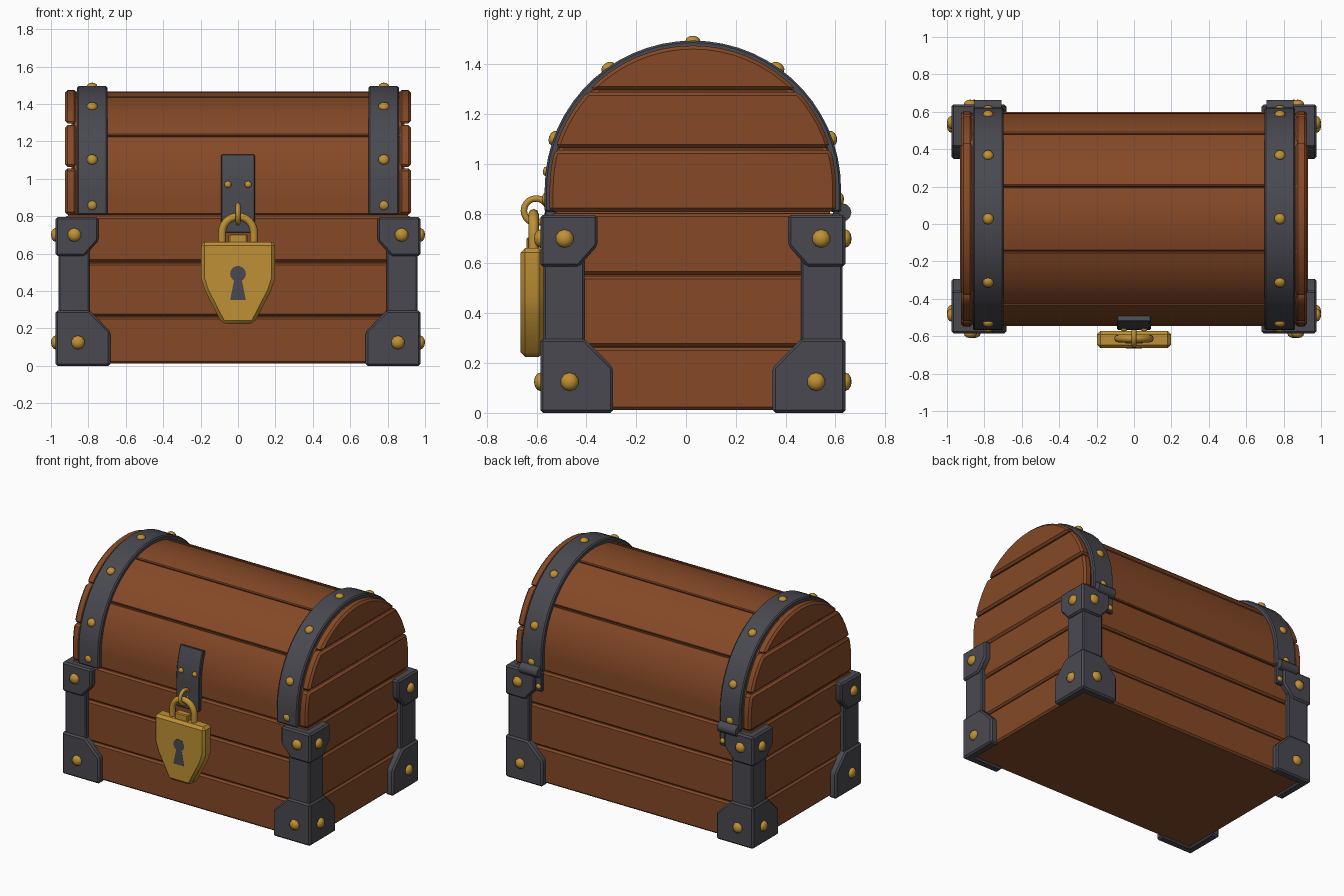
import bpy, bmesh, math
from mathutils import Vector, Matrix

if "Cube" in bpy.data.objects:
    bpy.data.objects.remove(bpy.data.objects["Cube"])

CY, ZC = 0.0275, 0.9      # chest centre in y, height of the lid arch centre


def material(name, rgb):
    m = bpy.data.materials.new(name)
    m.diffuse_color = (*rgb, 1)
    m.use_nodes = True
    m.node_tree.nodes["Principled BSDF"].inputs["Base Color"].default_value = m.diffuse_color
    return m


WOOD = material("brown wood", (0.235, 0.066, 0.020))
IRON = material("dark iron", (0.066, 0.066, 0.081))
GOLD = material("aged gold", (0.52, 0.28, 0.035))


def finish(bm, name, mat, angle=32):
    bmesh.ops.recalc_face_normals(bm, faces=bm.faces)
    me = bpy.data.meshes.new(name)
    bm.to_mesh(me)
    bm.free()
    me.materials.append(mat)
    ob = bpy.data.objects.new(name, me)
    bpy.context.collection.objects.link(ob)
    smooth(ob, angle)
    return ob


def smooth(ob, angle=32):
    bpy.ops.object.select_all(action='DESELECT')
    ob.select_set(True)
    bpy.context.view_layer.objects.active = ob
    bpy.ops.object.shade_smooth_by_angle(angle=math.radians(angle))


def prism(name, pts, axis, lo, hi, mat, bevel=0.0):
    """Extrude a flat profile: axis X takes (y, z) points, axis Y takes (x, z)."""
    bm = bmesh.new()
    place = (lambda p, d: (d, p[0], p[1])) if axis == 'X' else (lambda p, d: (p[0], d, p[1]))
    a = [bm.verts.new(place(p, lo)) for p in pts]
    b = [bm.verts.new(place(p, hi)) for p in pts]
    n = len(pts)
    bm.faces.new(a)
    bm.faces.new(b)
    for i in range(n):
        j = (i + 1) % n
        bm.faces.new((a[i], a[j], b[j], b[i]))
    bmesh.ops.recalc_face_normals(bm, faces=bm.faces)
    if bevel:
        sharp = [e for e in bm.edges if e.calc_face_angle(0) > math.radians(25)]
        bmesh.ops.bevel(bm, geom=sharp, offset=bevel, segments=1, affect='EDGES', clamp_overlap=True)
    return finish(bm, name, mat)


def box(name, x0, x1, y0, y1, z0, z1, mat, bevel=0.0):
    return prism(name, [(x0, z0), (x1, z0), (x1, z1), (x0, z1)], 'Y', y0, y1, mat, bevel)


def rivet(name, loc, normal, r):
    bm = bmesh.new()
    rot = Vector(normal).to_track_quat('Z', 'Y').to_matrix().to_4x4()
    bmesh.ops.create_uvsphere(bm, u_segments=10, v_segments=6, radius=r,
                              matrix=Matrix.Translation(loc) @ rot @ Matrix.Diagonal((1, 1, 0.68, 1)))
    return finish(bm, name, GOLD, 50)


def arc(r, a0, a1, n):
    """Points on the lid arch, angle in degrees measured from the front."""
    out = []
    for i in range(n + 1):
        a = math.radians(a0 + (a1 - a0) * i / n)
        out.append((CY - r * math.cos(a), ZC + r * math.sin(a)))
    return out


# Body planks
for i, (z0, z1) in enumerate([(0.012, 0.262), (0.266, 0.55), (0.556, 0.80)]):
    box(f"body_plank_{i}", -0.93, 0.93, CY - 0.572, CY + 0.572, z0, z1, WOOD, 0.012)
box("body_core", -0.91, 0.91, CY - 0.55, CY + 0.55, 0.03, 0.85, WOOD)

# Lid core and curved lid planks
prism("lid_core", [(CY - 0.545, 0.815)] + arc(0.545, 0, 180, 30) + [(CY + 0.545, 0.815)],
      'X', -0.89, 0.89, WOOD)
for i in range(5):
    a0, a1 = 36 * i + (0.35 if i else 0), 36 * (i + 1) - (0.35 if i < 4 else 0)
    outer, inner = arc(0.566, a0, a1, 6), arc(0.52, a1, a0, 6)
    if i == 0:
        pts = [(CY - 0.566, 0.808)] + outer + inner + [(CY - 0.52, 0.808)]
    elif i == 4:
        pts = outer + [(CY + 0.566, 0.808), (CY + 0.52, 0.808)] + inner
    else:
        pts = outer + inner
    prism(f"lid_plank_{i}", pts, 'X', -0.88, 0.88, WOOD, 0.006)

# Lid end planks: the arch cut into three horizontal boards
R = 0.575
for i, (z0, z1) in enumerate([(0.808, 1.056), (1.064, 1.288), (1.296, ZC + R)]):
    low = math.degrees(math.asin(max(0, (z0 - ZC) / R)))
    high = math.degrees(math.asin(min(1, (z1 - ZC) / R)))
    if i == 2:
        pts = arc(R, low, 180 - low, 16)
    else:
        pts = arc(R, low, high, 5) + arc(R, 180 - high, 180 - low, 5)
        if i == 0:
            pts = [(CY - R, z0)] + pts + [(CY + R, z0)]
    for side, s in (("left", -1), ("right", 1)):
        prism(f"lid_end_plank_{side}_{i}", pts, 'X', s * 0.862, s * 0.925, WOOD, 0.014)

# Lid straps, their rivets and the hinges behind them
strap = ([(CY - 0.595, 0.806)] + arc(0.595, 0, 180, 30) + [(CY + 0.595, 0.806), (CY + 0.55, 0.806)]
         + arc(0.55, 180, 0, 30) + [(CY - 0.55, 0.806)])
for side, s in (("left", -1), ("right", 1)):
    prism(f"lid_strap_{side}", strap, 'X', s * 0.698, s * 0.862, IRON, 0.008)
    for k, deg in enumerate((20, 55, 90, 125, 160)):
        a = math.radians(deg)
        n = Vector((0, -math.cos(a), math.sin(a)))
        rivet(f"strap_rivet_{side}_{k}", Vector((s * 0.78, CY, ZC)) + n * 0.594, n, 0.03)
    for e, t in (("front", -1), ("back", 1)):
        rivet(f"strap_end_rivet_{side}_{e}", (s * 0.78, CY + t * 0.588, 0.858), (0, t, 0), 0.028)
    knuckle = [(0.627 + 0.037 * math.cos(k * math.pi / 6), 0.805 + 0.037 * math.sin(k * math.pi / 6))
               for k in range(12)]
    prism(f"hinge_knuckle_{side}", knuckle, 'X', s * 0.708, s * 0.852, IRON)
    box(f"hinge_plate_{side}", *sorted((s * 0.70, s * 0.86)), 0.58, 0.622, 0.665, 0.80, IRON, 0.006)
    rivet(f"hinge_rivet_{side}", (s * 0.724, 0.622, 0.70), (0, 1, 0), 0.02)

# Corner posts, corner brackets and bracket rivets
HX, HY = 0.975, 0.6125


def bracket_profile(edge, sign, centre, width, flat, cut, z_out, z_in):
    """Plate with one chamfered inner corner; z_out is the chest edge, z_in the chamfered edge."""
    u = [edge, edge, edge - flat, edge - width, edge - width]
    k = cut if z_in > z_out else -cut
    z = [z_out, z_in, z_in, z_in - k, z_out]
    return [(centre + sign * a, b) for a, b in zip(u, z)]


for sx in (-1, 1):
    for sy in (-1, 1):
        tag = ("left" if sx < 0 else "right") + ("_front" if sy < 0 else "_back")
        xs = sorted((sx * 0.795, sx * 0.96))
        ys = sorted((CY + sy * 0.54, CY + sy * 0.60))
        box(f"post_face_{tag}", *xs, *ys, 0.1, 0.72, IRON, 0.008)
        xs = sorted((sx * 0.90, sx * 0.96))
        ys = sorted((CY + sy * 0.435, CY + sy * 0.60))
        box(f"post_side_{tag}", *xs, *ys, 0.1, 0.72, IRON, 0.008)
        for lvl, w, f, c, zo, zi, rx, ry, rz in (
                ("lower", 0.292, 0.178, 0.115, 0.0, 0.297, 0.855, 0.495, 0.125),
                ("upper", 0.23, 0.155, 0.085, 0.795, 0.587, 0.875, 0.515, 0.70)):
            prism(f"{lvl}_bracket_face_{tag}", bracket_profile(HX, sx, 0, w, f, c, zo, zi),
                  'Y', CY + sy * 0.55, CY + sy * HY, IRON, 0.011)
            prism(f"{lvl}_bracket_side_{tag}", bracket_profile(HY, sy, CY, w, f, c, zo, zi),
                  'X', sx * 0.912, sx * HX, IRON, 0.011)
            rivet(f"{lvl}_face_rivet_{tag}", (sx * rx, CY + sy * HY, rz), (0, sy, 0), 0.037)
            rivet(f"{lvl}_side_rivet_{tag}", (sx * HX, CY + sy * ry, rz), (sx, 0, 0), 0.037)

# Hasp following the lid, with two small rivets
hasp = ([(CY - 0.594, 0.712)] + arc(0.594, 0, 23, 5) + arc(0.55, 23, 0, 5) + [(CY - 0.55, 0.712)])
prism("hasp", hasp, 'X', -0.09, 0.09, IRON, 0.005)
for s in (-1, 1):
    rivet(f"hasp_rivet_{s}", (s * 0.054, CY - 0.59, 0.97), (0, -1, 0.12), 0.019)

# Staple ring on the hasp
bpy.ops.mesh.primitive_torus_add(major_segments=20, minor_segments=8, major_radius=0.049,
                                 minor_radius=0.013, location=(0, -0.602, 0.812),
                                 rotation=(0, math.pi / 2, 0))
ring = bpy.context.object
ring.name = "staple_ring"
ring.data.materials.append(GOLD)
smooth(ring, 60)

# Padlock body, neck and keyhole
half = [(0.085, 0.225), (0.175, 0.40), (0.198, 0.47), (0.198, 0.662)]
prism("padlock_body", half + [(-x, z) for x, z in reversed(half)], 'Y', -0.664, -0.572, GOLD, 0.018)
box("padlock_neck", -0.05, 0.05, -0.64, -0.59, 0.65, 0.705, GOLD, 0.006)
hole = [(0.042 * math.sin(math.radians(a)), 0.492 + 0.042 * math.cos(math.radians(a)))
        for a in range(-150, 151, 20)]
prism("keyhole", [(-0.042, 0.352)] + hole + [(0.042, 0.352)], 'Y', -0.665, -0.658, IRON)

# Shackle as a bent round bar
curve = bpy.data.curves.new("padlock_shackle", 'CURVE')
curve.dimensions = '3D'
curve.bevel_depth, curve.bevel_resolution = 0.021, 2
path = [(-0.085, 0.64)] + [(-0.085 * math.cos(k * math.pi / 12), 0.713 + 0.085 * math.sin(k * math.pi / 12))
                           for k in range(13)] + [(0.085, 0.64)]
spline = curve.splines.new('POLY')
spline.points.add(len(path) - 1)
for p, (x, z) in zip(spline.points, path):
    p.co = (x, -0.612, z, 1)
shackle = bpy.data.objects.new("padlock_shackle", curve)
bpy.context.collection.objects.link(shackle)
curve.materials.append(GOLD)
bpy.ops.object.select_all(action='DESELECT')
shackle.select_set(True)
bpy.context.view_layer.objects.active = shackle
bpy.ops.object.convert(target='MESH')
smooth(bpy.context.object, 50)
